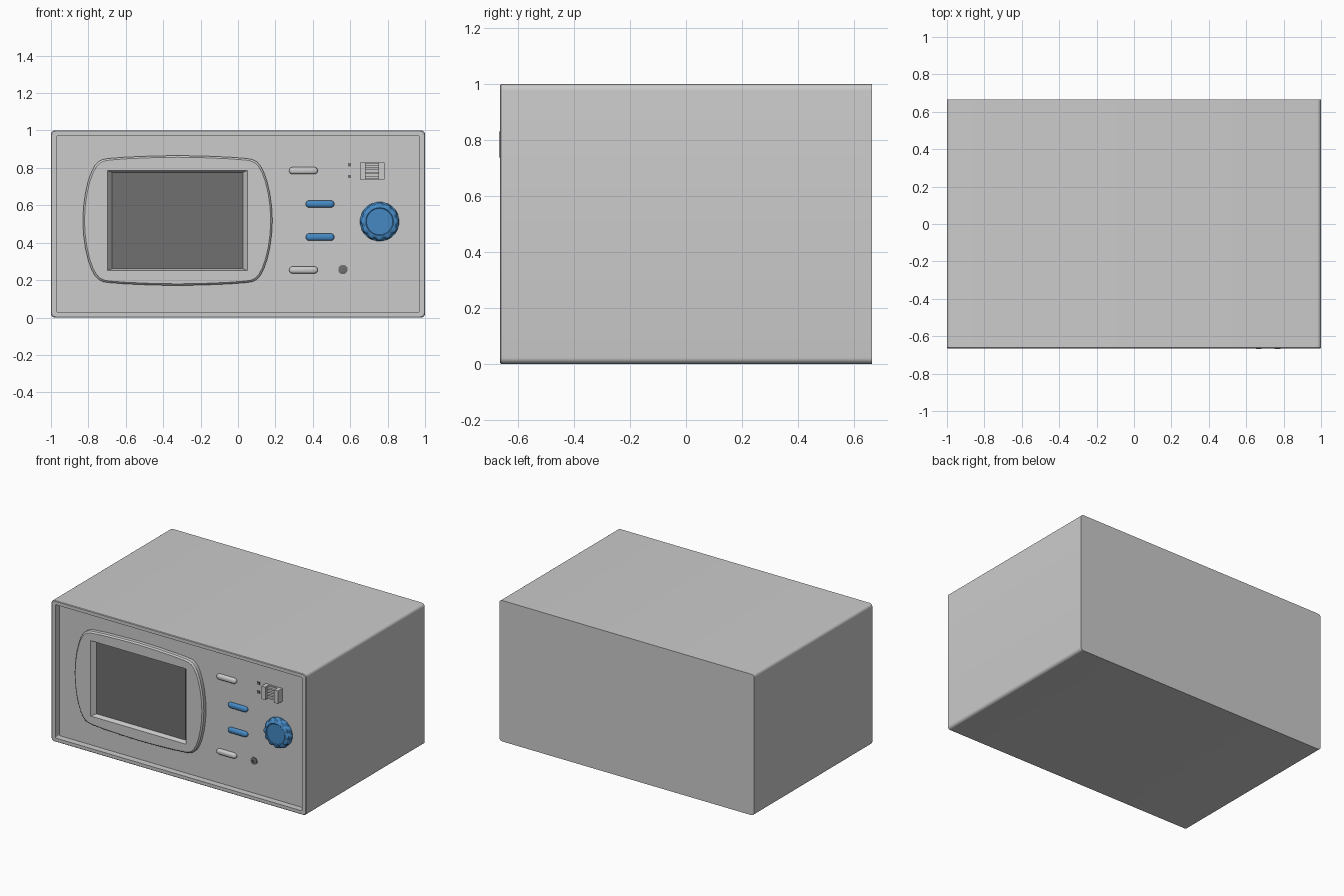
import bpy, bmesh
from math import sin, cos, pi

if "Cube" in bpy.data.objects:
    bpy.data.objects.remove(bpy.data.objects["Cube"])

PANEL = -0.62   # recessed front panel depth
FRONT = -0.665  # front rim depth
BACK = 0.665


def material(name, rgb):
    m = bpy.data.materials.new(name)
    m.diffuse_color = (*rgb, 1)
    m.use_nodes = True
    m.node_tree.nodes["Principled BSDF"].inputs["Base Color"].default_value = m.diffuse_color
    return m


blue = material("blue", (0.06, 0.25, 0.55))
dark = material("dark_grey", (0.16, 0.16, 0.16))


def loft(name, rings, mat=None):
    """Skin a list of (outline, y) rings and cap both ends."""
    bm = bmesh.new()
    loops = [[bm.verts.new((x, y, z)) for x, z in pts] for pts, y in rings]
    n = len(loops[0])
    for a, b in zip(loops, loops[1:]):
        for i in range(n):
            j = (i + 1) % n
            bm.faces.new((a[i], a[j], b[j], b[i]))
    bm.faces.new(loops[0])
    bm.faces.new(loops[-1])
    bmesh.ops.recalc_face_normals(bm, faces=bm.faces)
    me = bpy.data.meshes.new(name)
    bm.to_mesh(me)
    bm.free()
    ob = bpy.data.objects.new(name, me)
    bpy.context.collection.objects.link(ob)
    if mat:
        me.materials.append(mat)
    return ob


def rounded_rect(cx, cz, w, h, r, seg=6):
    pts = []
    for k, (sx, sz) in enumerate(((1, 1), (-1, 1), (-1, -1), (1, -1))):
        for i in range(seg + 1):
            a = (k + i / seg) * pi / 2
            pts.append((cx + sx * (w / 2 - r) + r * cos(a),
                        cz + sz * (h / 2 - r) + r * sin(a)))
    return pts


def rect(x0, x1, z0, z1):
    return [(x0, z0), (x1, z0), (x1, z1), (x0, z1)]


def box(name, x0, x1, z0, z1, y0, y1=PANEL + 0.005, mat=None):
    return loft(name, [(rect(x0, x1, z0, z1), y0), (rect(x0, x1, z0, z1), y1)], mat)


def circle(cx, cz, r, n=48, wave=0, lobes=12):
    return [(cx + (r + wave * cos(lobes * t)) * cos(t), cz + (r + wave * cos(lobes * t)) * sin(t))
            for t in (2 * pi * i / n for i in range(n))]


# Casing with a rim around the sunken panel
loft("casing", [
    (rounded_rect(0, 0.5, 2, 1, 0.022), BACK),
    (rounded_rect(0, 0.5, 2, 1, 0.022), FRONT + 0.004),
    (rounded_rect(0, 0.5, 1.992, 0.992, 0.02), FRONT),
    (rounded_rect(0, 0.5, 1.938, 0.946, 0.008), FRONT),
    (rounded_rect(0, 0.5, 1.938, 0.946, 0.008), PANEL)])

# Bowed screen bezel, one quarter mirrored around its centre
BX, BZ = -0.323, 0.5185
quarter = [(0.507, 0), (0.503, 0.075), (0.493, 0.148), (0.478, 0.212), (0.46, 0.262), (0.442, 0.295),
           (0.422, 0.316), (0.40, 0.327), (0.37, 0.332), (0.28, 0.339), (0.14, 0.345), (0, 0.3475)]
half = quarter + [(-x, z) for x, z in quarter[-2::-1]]
outline = half + [(x, -z) for x, z in half[-2:0:-1]]


def bezel_ring(d):
    return [(BX + x * (1 - d / 0.507), BZ + z * (1 - d / 0.3475)) for x, z in outline]


bezel = loft("screen_bezel", [(bezel_ring(0), PANEL + 0.01), (bezel_ring(0), -0.646),
                              (bezel_ring(0.009), -0.655)])
opening = loft("opening_cutter", [
    (rect(-0.698, 0.05, 0.251, 0.786), -0.70),
    (rect(-0.698, 0.05, 0.251, 0.786), -0.655),
    (rect(-0.672, 0.024, 0.262, 0.775), PANEL)])
opening.hide_render = True
mod = bezel.modifiers.new("opening", 'BOOLEAN')
mod.operation, mod.object, mod.solver = 'DIFFERENCE', opening, 'EXACT'
bpy.context.view_layer.objects.active = bezel
bpy.ops.object.modifier_apply(modifier=mod.name)
bpy.data.objects.remove(opening)

# Screen glass
box("screen", -0.674, 0.026, 0.26, 0.777, PANEL - 0.003, mat=dark)

# Pill buttons with domed fronts
for i, (x, z, mat) in enumerate(((0.35, 0.785, None), (0.4385, 0.607, blue),
                                 (0.4385, 0.43, blue), (0.35, 0.254, None))):
    rings = [(rounded_rect(x, z, 0.153, 0.038, 0.0189), PANEL + 0.005)]
    for k in range(5):
        a = k / 4 * 1.25
        d = 0.018 * (1 - cos(a))
        rings.append((rounded_rect(x, z, 0.153 - 2 * d, 0.038 - 2 * d, 0.0189 - d),
                      PANEL - 0.008 - 0.014 * sin(a)))
    loft(f"button_{i + 1}", rings, mat)

# Fluted rotary knob with a raised round cap
KX, KZ = 0.757, 0.513
loft("knob", [
    (circle(KX, KZ, 0.105, 96), PANEL + 0.005),
    (circle(KX, KZ, 0.105, 96), PANEL - 0.010),
    (circle(KX, KZ, 0.100, 96, 0.004), PANEL - 0.014),
    (circle(KX, KZ, 0.094, 96, 0.006), PANEL - 0.034),
    (circle(KX, KZ, 0.086, 96, 0.005), PANEL - 0.039),
    (circle(KX, KZ, 0.074, 96), PANEL - 0.041),
    (circle(KX, KZ, 0.070, 96), PANEL - 0.038)], blue)

# Round jack socket
JX, JZ = 0.561, 0.257
loft("jack_socket", [
    (circle(JX, JZ, 0.025, 32), PANEL + 0.005),
    (circle(JX, JZ, 0.025, 32), PANEL - 0.006),
    (circle(JX, JZ, 0.018, 32), PANEL - 0.008),
    (circle(JX, JZ, 0.010, 32), PANEL - 0.008),
    (circle(JX, JZ, 0.010, 32), PANEL - 0.001)], dark)

# Indicator lights
for i, z in enumerate((0.754, 0.817)):
    box(f"indicator_{i + 1}", 0.587, 0.605, z - 0.009, z + 0.009, PANEL - 0.005, mat=dark)

# Connector: base plate, two posts and cross bars
box("connector_base", 0.652, 0.782, 0.738, 0.83, PANEL - 0.012)
for i, x in enumerate((0.652, 0.752)):
    box(f"connector_post_{i + 1}", x, x + 0.03, 0.738, 0.83, FRONT - 0.003)
for i in range(4):
    z = 0.75 + i * 0.0225
    box(f"connector_bar_{i + 1}", 0.68, 0.754, z - 0.006, z + 0.006, PANEL - 0.03)

# Smooth shading with sharp edges kept
bpy.ops.object.select_all(action='SELECT')
bpy.ops.object.shade_smooth_by_angle(angle=0.6)
